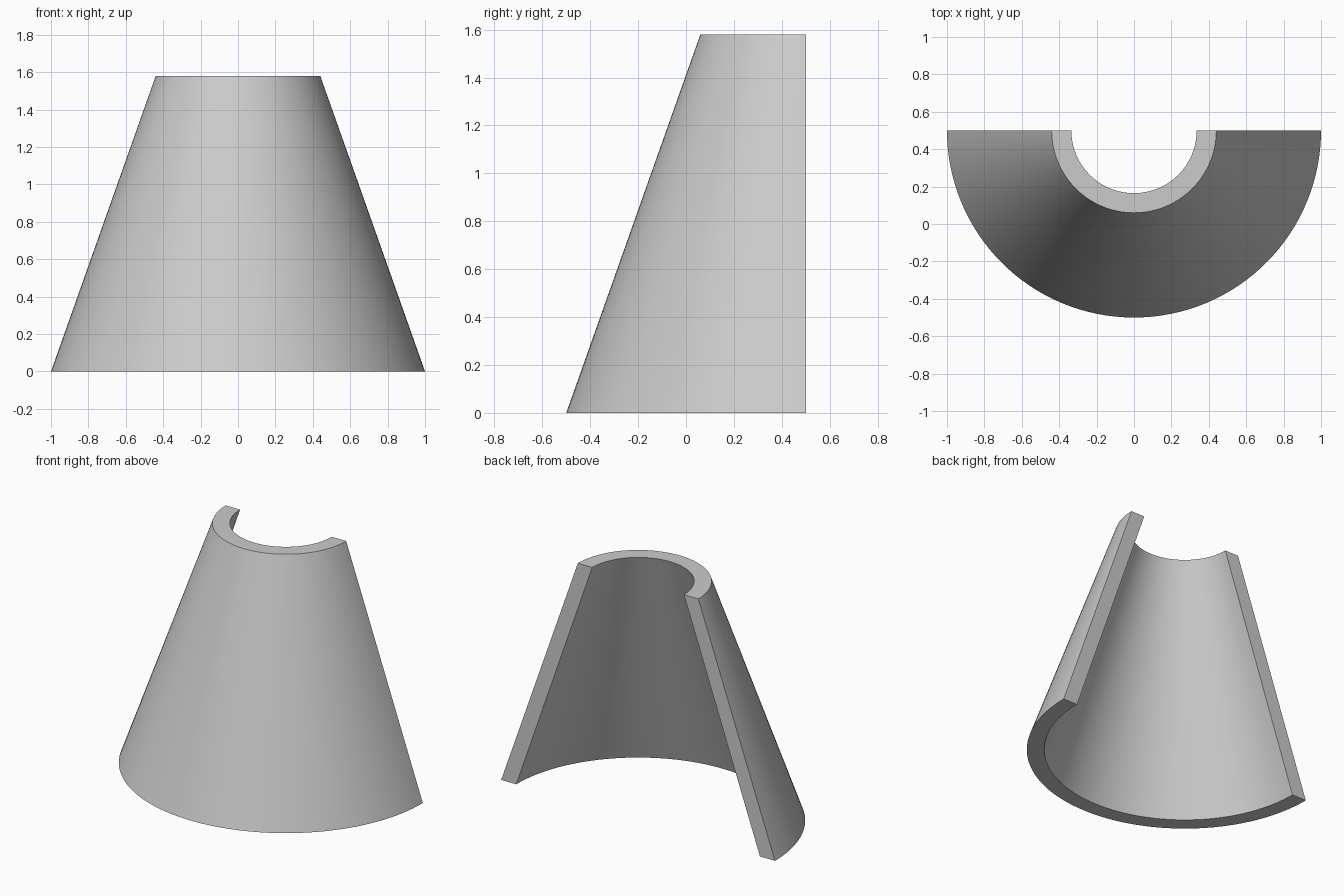
import bpy, bmesh, math

cube = bpy.data.objects.get("Cube")
if cube:
    bpy.data.objects.remove(cube, do_unlink=True)

HEIGHT = 1.58
AXIS_Y = 0.5
SEGMENTS = 64

# Plain grey material
grey = bpy.data.materials.new("light_grey")
grey.use_nodes = True
colour = (0.6, 0.6, 0.6, 1)
grey.diffuse_color = colour
grey.node_tree.nodes["Principled BSDF"].inputs["Base Color"].default_value = colour

# Wall cross-section (radius, height), swept half a turn around the front
profile = [(0.89, 0), (1.0, 0), (0.44, HEIGHT), (0.335, HEIGHT)]
bm = bmesh.new()
rings = []
for i in range(SEGMENTS + 1):
    a = math.pi + math.pi * i / SEGMENTS
    rings.append([bm.verts.new((r * math.cos(a), AXIS_Y + r * math.sin(a), z))
                  for r, z in profile])

# Curved walls and the top and bottom rims
for a, b in zip(rings, rings[1:]):
    for k in range(4):
        n = (k + 1) % 4
        bm.faces.new((a[k], b[k], b[n], a[n]))

# Flat cut ends at the back
bm.faces.new(rings[0])
bm.faces.new(rings[-1][::-1])
bmesh.ops.recalc_face_normals(bm, faces=bm.faces[:])

mesh = bpy.data.meshes.new("half_cone_shell")
bm.to_mesh(mesh)
bm.free()
mesh.materials.append(grey)
shell = bpy.data.objects.new("half_cone_shell", mesh)
bpy.context.collection.objects.link(shell)

# Smooth curved walls, sharp rims
bpy.ops.object.select_all(action="DESELECT")
shell.select_set(True)
bpy.context.view_layer.objects.active = shell
bpy.ops.object.shade_smooth_by_angle(angle=math.radians(30))
